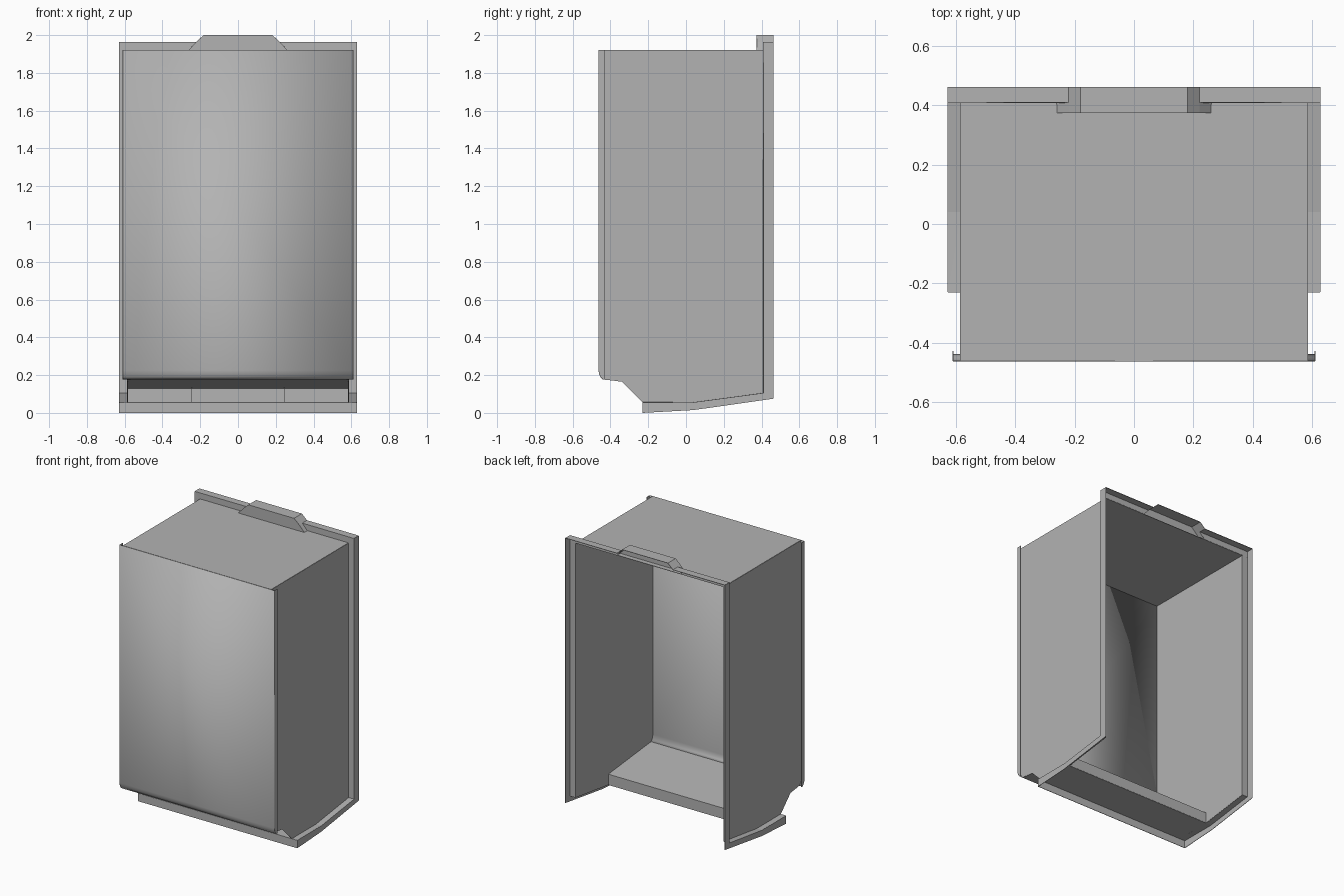
import bpy, bmesh
from mathutils import Vector

if "Cube" in bpy.data.objects:
    bpy.data.objects.remove(bpy.data.objects["Cube"])

grey = bpy.data.materials.new("plain grey")
grey.use_nodes = True
colour = (0.45, 0.45, 0.45, 1)
grey.diffuse_color = colour
grey.node_tree.nodes["Principled BSDF"].inputs["Base Color"].default_value = colour

WALL, PANEL, RIM = 0.585, 0.61, 0.628
FRONT, BACK, SEAT = -0.462, 0.462, 0.41
TOP, RIM_TOP, TAB_TOP = 1.92, 1.963, 2.0


def sheet(name, polygons, smooth=False):
    """Thin sheet made from a list of polygons."""
    bm = bmesh.new()
    for poly in polygons:
        bm.faces.new([bm.verts.new(Vector(p)) for p in poly])
    bmesh.ops.remove_doubles(bm, verts=bm.verts, dist=0.0005)
    bmesh.ops.recalc_face_normals(bm, faces=bm.faces)
    mesh = bpy.data.meshes.new(name)
    bm.to_mesh(mesh)
    bm.free()
    mesh.materials.append(grey)
    obj = bpy.data.objects.new(name, mesh)
    bpy.context.collection.objects.link(obj)
    thick = obj.modifiers.new("thickness", 'SOLIDIFY')
    thick.thickness, thick.offset = 0.003, 0
    if smooth:
        bpy.ops.object.select_all(action='DESELECT')
        obj.select_set(True)
        bpy.context.view_layer.objects.active = obj
        bpy.ops.object.shade_smooth_by_angle()
    return obj


def extrude_x(path, x0, x1):
    """Strip of quads following a (y, z) path between two x positions."""
    return [[(x0, *a), (x1, *a), (x1, *b), (x0, *b)] for a, b in zip(path, path[1:])]


def ribbon(x, inner, outer):
    """Flat strip at one x between two (y, z) paths."""
    return [[(x, *inner[i]), (x, *inner[i + 1]), (x, *outer[i + 1]), (x, *outer[i])]
            for i in range(len(inner) - 1)]


# Rounded lower edge of the front panel
front_edge = [(FRONT, TOP), (FRONT, 0.225), (-0.459, 0.207), (-0.451, 0.19), (-0.44, 0.178)]

# Top and stepped floor
sheet("top_panel", extrude_x([(SEAT, TOP), (FRONT, TOP)], -WALL, WALL))
sheet("front_panel", extrude_x(front_edge, -PANEL, PANEL), smooth=True)
sheet("floor_panel", extrude_x([(-0.44, 0.178), (0.04, 0.13), (0.04, 0.055)], -WALL, WALL))
sheet("front_sill", extrude_x([(0.04, 0.055), (-0.23, 0.055), (-0.23, 0)], -RIM, RIM))

# Side walls, front returns and the rim running under and behind each wall
rim_in = [(-0.23, 0.055), (0.04, 0.055), (SEAT, 0.105), (SEAT, RIM_TOP)]
rim_out = [(-0.23, 0), (0.04, 0.015), (BACK, 0.075), (BACK, RIM_TOP)]
wall = front_edge + [(-0.34, 0.165)] + rim_in[:3] + [(SEAT, TOP)]
return_back = [(-0.428, TOP), (-0.428, 0.225), (-0.428, 0.207), (-0.428, 0.19), (-0.428, 0.178)]
for side, s in (("left", 1), ("right", -1)):
    sheet(side + "_wall", [[(s * WALL, *p) for p in wall]])
    sheet(side + "_front_return", ribbon(s * PANEL, front_edge, return_back))
    sheet(side + "_rim", extrude_x(rim_in, s * WALL, s * RIM) + ribbon(s * RIM, rim_in, rim_out))
    # Upper rim beside the tab
    sheet(side + "_top_rim", [
        [(s * RIM, SEAT, TOP), (s * RIM, SEAT, RIM_TOP), (s * 0.22, SEAT, RIM_TOP), (s * 0.26, SEAT, TOP)],
        [(s * RIM, SEAT, RIM_TOP), (s * RIM, BACK, RIM_TOP), (s * 0.22, BACK, RIM_TOP), (s * 0.22, SEAT, RIM_TOP)]])
    # Thin rib under the floor
    sheet(side + "_floor_rib", [[(s * 0.245, y, z) for y, z in
                                 ((0.04, 0.055), (0.04, 0.13), (-0.02, 0.136), (-0.02, 0.055))]])

# Raised tab in the middle of the upper rim
TAB = 0.375
tab = [[(x, TAB, z) for x, z in ((-0.26, TOP), (-0.18, TAB_TOP), (0.18, TAB_TOP), (0.26, TOP))],
       [(-0.18, TAB, TAB_TOP), (0.18, TAB, TAB_TOP), (0.18, BACK, TAB_TOP), (-0.18, BACK, TAB_TOP)]]
for s in (1, -1):
    tab.append([(s * 0.18, TAB, TAB_TOP), (s * 0.18, BACK, TAB_TOP),
                (s * 0.22, BACK, RIM_TOP), (s * 0.22, TAB, RIM_TOP)])
    tab.append([(s * 0.22, TAB, RIM_TOP), (s * 0.22, SEAT, RIM_TOP),
                (s * 0.26, SEAT, TOP), (s * 0.26, TAB, TOP)])
sheet("rim_tab", tab)
